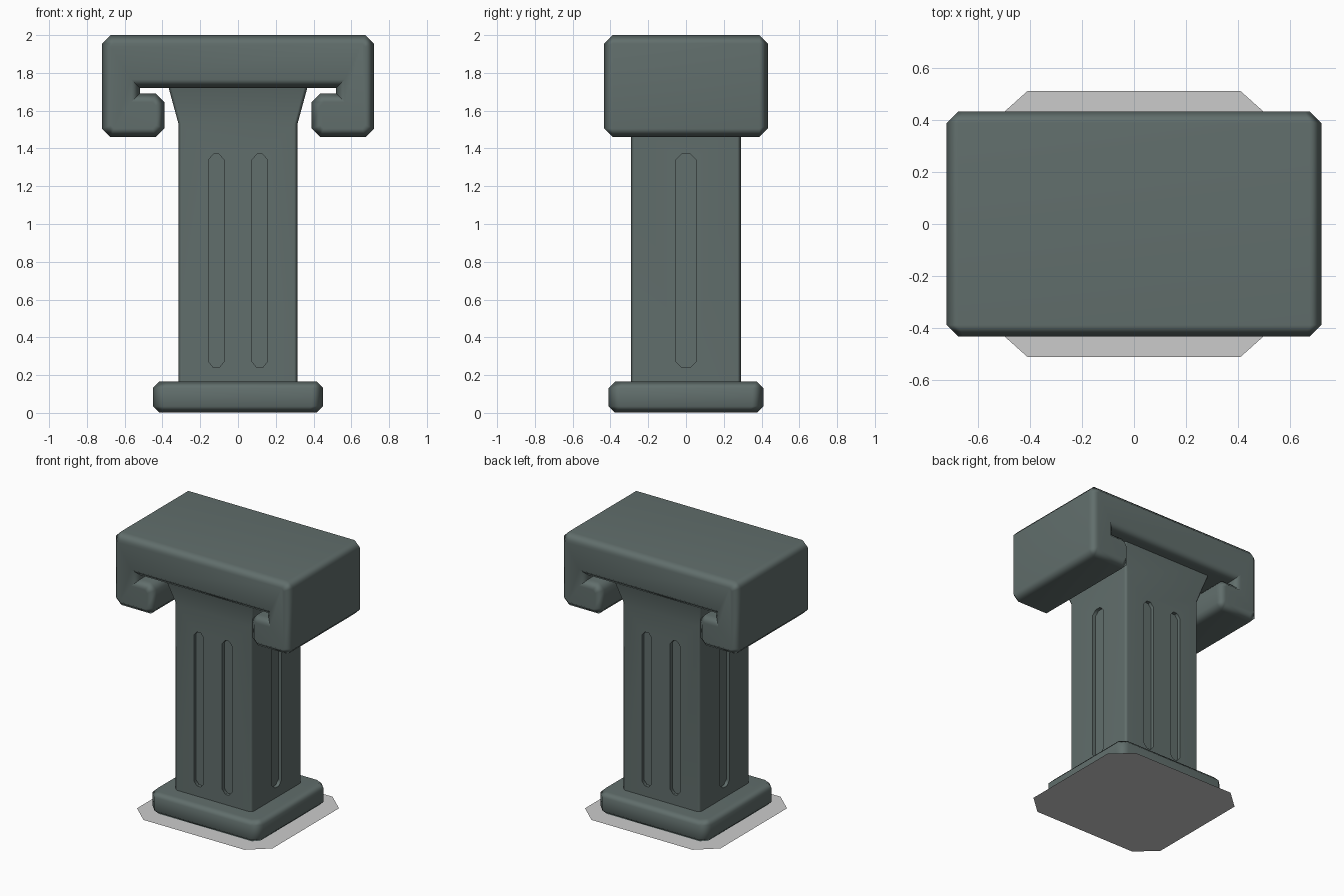
import bpy
import bmesh
import math

if "Cube" in bpy.data.objects:
    bpy.data.objects.remove(bpy.data.objects["Cube"])


def material(name, rgb):
    mat = bpy.data.materials.new(name)
    mat.use_nodes = True
    mat.diffuse_color = (*rgb, 1)
    mat.node_tree.nodes["Principled BSDF"].inputs["Base Color"].default_value = (*rgb, 1)
    return mat


stone = material("slate_stone", (0.12, 0.157, 0.15))
pale = material("pale_grey", (0.6, 0.6, 0.6))


def make_object(name, bm, mat):
    bmesh.ops.recalc_face_normals(bm, faces=bm.faces)
    mesh = bpy.data.meshes.new(name)
    bm.to_mesh(mesh)
    bm.free()
    obj = bpy.data.objects.new(name, mesh)
    bpy.context.collection.objects.link(obj)
    mesh.materials.append(mat)
    return obj


def soften(obj):
    """Smooth over the chamfers while the large faces stay flat."""
    bpy.ops.object.select_all(action="DESELECT")
    obj.select_set(True)
    bpy.context.view_layer.objects.active = obj
    bpy.ops.object.shade_smooth_by_angle(angle=math.radians(50))
    mod = obj.modifiers.new("flat_normals", "WEIGHTED_NORMAL")
    mod.keep_sharp = True


def cut_rect(w, d, cx, cy):
    """Rectangle of half sizes w, d with its corners cut off."""
    quarter = [(w, d - cy), (w - cx, d)]
    half = quarter + [(-x, y) for x, y in reversed(quarter)]
    return half + [(-x, -y) for x, y in half]


def loft(bm, rings):
    """Skin a list of equal rings of 3D points and cap both ends."""
    loops = [[bm.verts.new(p) for p in ring] for ring in rings]
    n = len(loops[0])
    for a, b in zip(loops, loops[1:]):
        for i in range(n):
            j = (i + 1) % n
            bm.faces.new((a[i], a[j], b[j], b[i]))
    bm.faces.new(loops[0][::-1])
    bm.faces.new(loops[-1])


def bevel_rims(bm, axis, width):
    """Chamfer the rims of the two end caps that lie across an axis."""
    bm.normal_update()
    rims = [e for e in bm.edges
            if abs(e.verts[0].co[axis] - e.verts[1].co[axis]) < 1e-5]
    bmesh.ops.bevel(bm, geom=rims, offset=width, segments=1, affect="EDGES")


# Base slab
bm = bmesh.new()
outline = cut_rect(0.45, 0.41, 0.06, 0.06)
loft(bm, [[(x, y, z) for x, y in outline] for z in (0.002, 0.165)])
bevel_rims(bm, 2, 0.033)
soften(make_object("base_slab", bm, stone))

# Ground plate
bm = bmesh.new()
bm.faces.new([bm.verts.new((x, y, 0)) for x, y in cut_rect(0.55, 0.51, 0.14, 0.125)])
plate = make_object("ground_plate", bm, pale)

# Column with a flared top
bm = bmesh.new()
sections = [(0.1, 0), (1.53, 0), (1.75, 0.06)]
loft(bm, [[(x, y, z) for x, y in cut_rect(0.315 + f, 0.29 + f, 0.018, 0.018)]
          for z, f in sections])
column = make_object("column", bm, stone)

# Flutes sunk into the four sides
DEPTH = 0.025
bm = bmesh.new()
for side in (-1, 1):
    for x0 in (-0.115, 0.115):
        slot = cut_rect(0.04, 0.565, 0.025, 0.03)
        loft(bm, [[(x0 + u, side * y, 0.805 + v) for u, v in slot]
                  for y in (0.29 - DEPTH, 0.4)])
    slot = cut_rect(0.053, 0.565, 0.03, 0.03)
    loft(bm, [[(side * x, u, 0.805 + v) for u, v in slot]
              for x in (0.315 - DEPTH, 0.4)])
cutter = make_object("flute_cutter", bm, stone)
cutter.hide_render = True
mod = column.modifiers.new("flutes", "BOOLEAN")
mod.object = cutter
mod.solver = "EXACT"
bpy.context.view_layer.objects.active = column
bpy.ops.object.modifier_apply(modifier=mod.name)
bpy.data.objects.remove(cutter)
soften(column)

# Capital with a hooked scroll at each end
C = 0.045
half = [(0.52, 1.72), (0.52, 1.69), (0.39 + C, 1.69), (0.39, 1.69 - C),
        (0.39, 1.46 + C), (0.39 + C, 1.46), (0.72 - C, 1.46), (0.72, 1.46 + C),
        (0.72, 2 - C), (0.72 - C, 2)]
profile = half + [(-x, z) for x, z in reversed(half)]
bm = bmesh.new()
loft(bm, [[(x, y, z) for x, z in profile] for y in (-0.433, 0.433)])
bm.normal_update()
caps = [f for f in bm.faces if abs(f.normal.y) > 0.9]
rims = list({e for f in caps for e in f.edges})
bmesh.ops.bevel(bm, geom=rims, offset=C, segments=1, affect="EDGES", clamp_overlap=False)
soften(make_object("capital", bm, stone))
